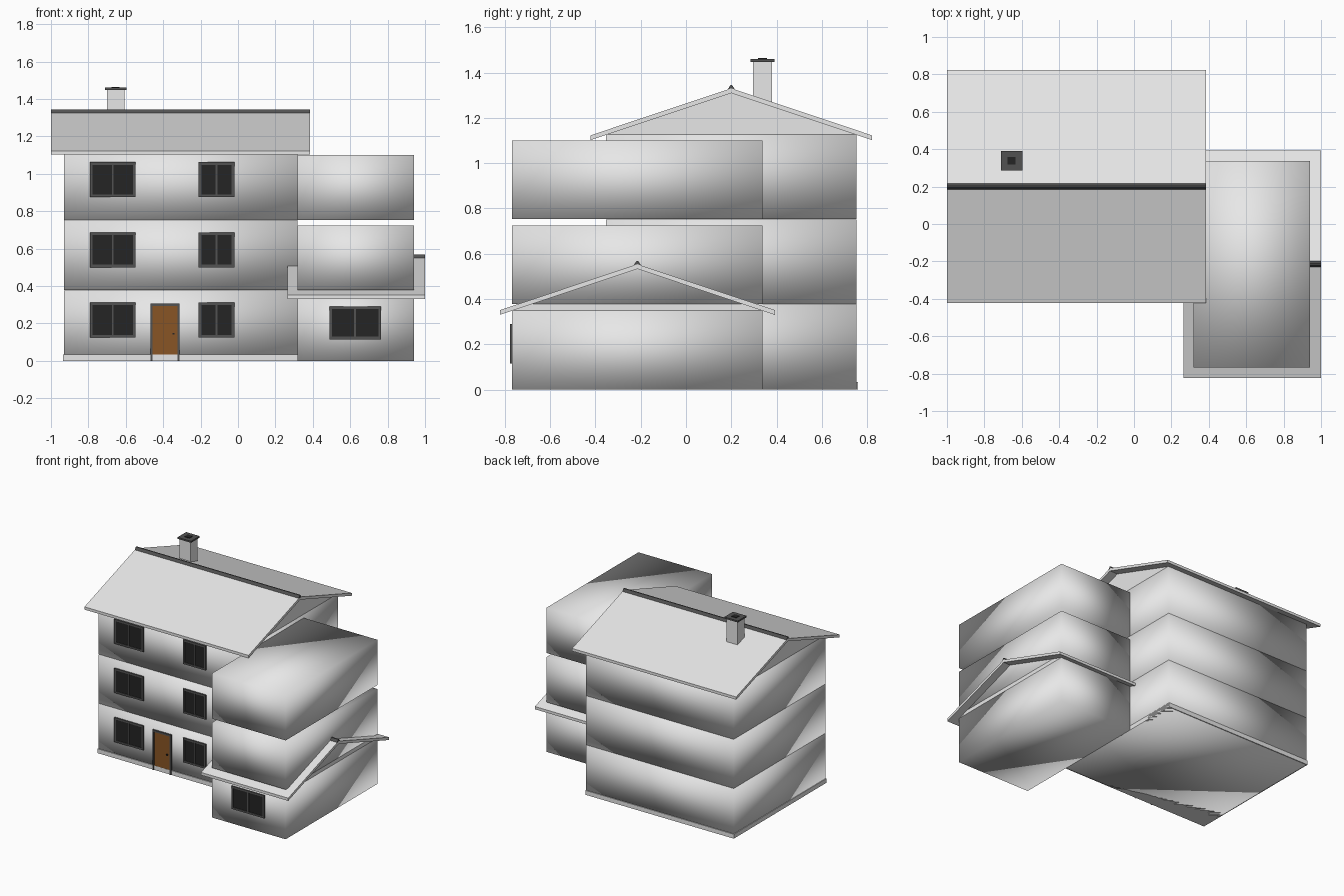
import bpy, bmesh

if "Cube" in bpy.data.objects:
    bpy.data.objects.remove(bpy.data.objects["Cube"])


def material(name, rgb):
    m = bpy.data.materials.new(name)
    m.diffuse_color = (*rgb, 1)
    m.use_nodes = True
    m.node_tree.nodes["Principled BSDF"].inputs["Base Color"].default_value = m.diffuse_color
    return m


PLASTER = material("pale_plaster", (0.8, 0.8, 0.8))
FRAME = material("dark_grey_trim", (0.085, 0.085, 0.085))
GLASS = material("black_glass", (0.018, 0.018, 0.018))
WOOD = material("brown_wood", (0.25, 0.09, 0.018))


def prism(name, profile, x0, x1, mat, smooth=False):
    """Extrude a (y, z) profile along x."""
    bm = bmesh.new()
    a = [bm.verts.new((x0, y, z)) for y, z in profile]
    b = [bm.verts.new((x1, y, z)) for y, z in profile]
    n = len(profile)
    bm.faces.new(a)
    bm.faces.new(b[::-1])
    for i in range(n):
        j = (i + 1) % n
        bm.faces.new((a[j], a[i], b[i], b[j]))
    bmesh.ops.recalc_face_normals(bm, faces=bm.faces)
    for f in bm.faces:
        f.smooth = smooth
    me = bpy.data.meshes.new(name)
    bm.to_mesh(me)
    bm.free()
    me.materials.append(mat)
    ob = bpy.data.objects.new(name, me)
    bpy.context.collection.objects.link(ob)
    return ob


def box(name, x0, x1, y0, y1, z0, z1, mat, smooth=False):
    return prism(name, [(y0, z0), (y1, z0), (y1, z1), (y0, z1)], x0, x1, mat, smooth)


def window(name, x0, x1, z0, z1, wall):
    """Frame bars with a centre mullion around a glass plate."""
    t, f = 0.014, wall - 0.009
    xm = (x0 + x1) / 2
    box(name + "_glass", x0 + t, x1 - t, wall - 0.004, wall + 0.002, z0 + t, z1 - t, GLASS)
    box(name + "_frame_left", x0, x0 + t, f, wall + 0.002, z0, z1, FRAME)
    box(name + "_frame_right", x1 - t, x1, f, wall + 0.002, z0, z1, FRAME)
    box(name + "_frame_top", x0 + t, x1 - t, f, wall + 0.002, z1 - t, z1, FRAME)
    box(name + "_frame_bottom", x0 + t, x1 - t, f, wall + 0.002, z0, z0 + t, FRAME)
    box(name + "_mullion", xm - 0.005, xm + 0.005, f, wall + 0.002, z0 + t, z1 - t, FRAME)


def gable_roof(name, x0, x1, gx0, gx1, yc, half, wall_half, wall_top, peak):
    """Chevron roof slab, gable infill and dark ridge cap."""
    t, s = 0.021, 0.334
    eave = peak - s * half
    prism(name + "_slab", [(yc - half, eave - t), (yc, peak - t), (yc + half, eave - t),
                           (yc + half, eave), (yc, peak), (yc - half, eave)], x0, x1, PLASTER)
    prism(name + "_gable", [(yc - wall_half, wall_top), (yc + wall_half, wall_top),
                            (yc, peak - t)], gx0, gx1, PLASTER)
    prism(name + "_ridge_cap", [(yc - 0.017, peak - 0.007), (yc + 0.017, peak - 0.007),
                                (yc + 0.004, peak + 0.014), (yc - 0.004, peak + 0.014)],
          x0, x1, FRAME)


# Main block: three storeys with windows
MX0, MX1, MY0, MY1 = -0.93, 0.318, -0.353, 0.753
for i, (z0, z1) in enumerate([(0, 0.377), (0.379, 0.752), (0.754, 1.128)]):
    box(f"main_storey_{i + 1}", MX0, MX1, MY0, MY1, z0, z1, PLASTER, True)
    w = i * 0.375
    window(f"left_window_{i + 1}", -0.792, -0.547, 0.125 + w, 0.312 + w, MY0)
    window(f"right_window_{i + 1}", -0.21, -0.02, 0.125 + w, 0.312 + w, MY0)
box("plinth", MX0 - 0.005, MX1, MY0 - 0.006, MY1 + 0.006, 0, 0.033, PLASTER)
gable_roof("main_roof", -1.0, 0.385, MX0, MX1, 0.2, 0.623, 0.553, 1.128, 1.331)

# Side wing: three storeys, lower roof between the first two
WX0, WX1, WY0, WY1 = 0.318, 0.94, -0.768, 0.338
for i, (z0, z1) in enumerate([(0, 0.35), (0.379, 0.724), (0.754, 1.1)]):
    box(f"wing_storey_{i + 1}", WX0, WX1, WY0, WY1, z0, z1, PLASTER, True)
gable_roof("wing_roof", 0.264, 1.0, WX0, WX1, -0.215, 0.608, 0.553, 0.35, 0.554)
window("wing_window", 0.488, 0.765, 0.115, 0.29, WY0)

# Front door
box("door_panel", -0.456, -0.323, MY0 - 0.005, MY0 + 0.002, 0.033, 0.292, WOOD)
box("door_frame_left", -0.467, -0.456, MY0 - 0.012, MY0 + 0.002, 0, 0.292, FRAME)
box("door_frame_right", -0.323, -0.312, MY0 - 0.012, MY0 + 0.002, 0, 0.292, FRAME)
box("door_frame_top", -0.467, -0.312, MY0 - 0.012, MY0 + 0.002, 0.292, 0.306, FRAME)
box("door_knob", -0.35, -0.34, MY0 - 0.013, MY0 - 0.003, 0.14, 0.15, GLASS)

# Chimney
box("chimney_shaft", -0.701, -0.606, 0.295, 0.38, 1.2, 1.45, PLASTER)
box("chimney_cap", -0.711, -0.597, 0.286, 0.39, 1.448, 1.46, FRAME)
box("chimney_flue", -0.675, -0.633, 0.318, 0.358, 1.459, 1.464, GLASS)
